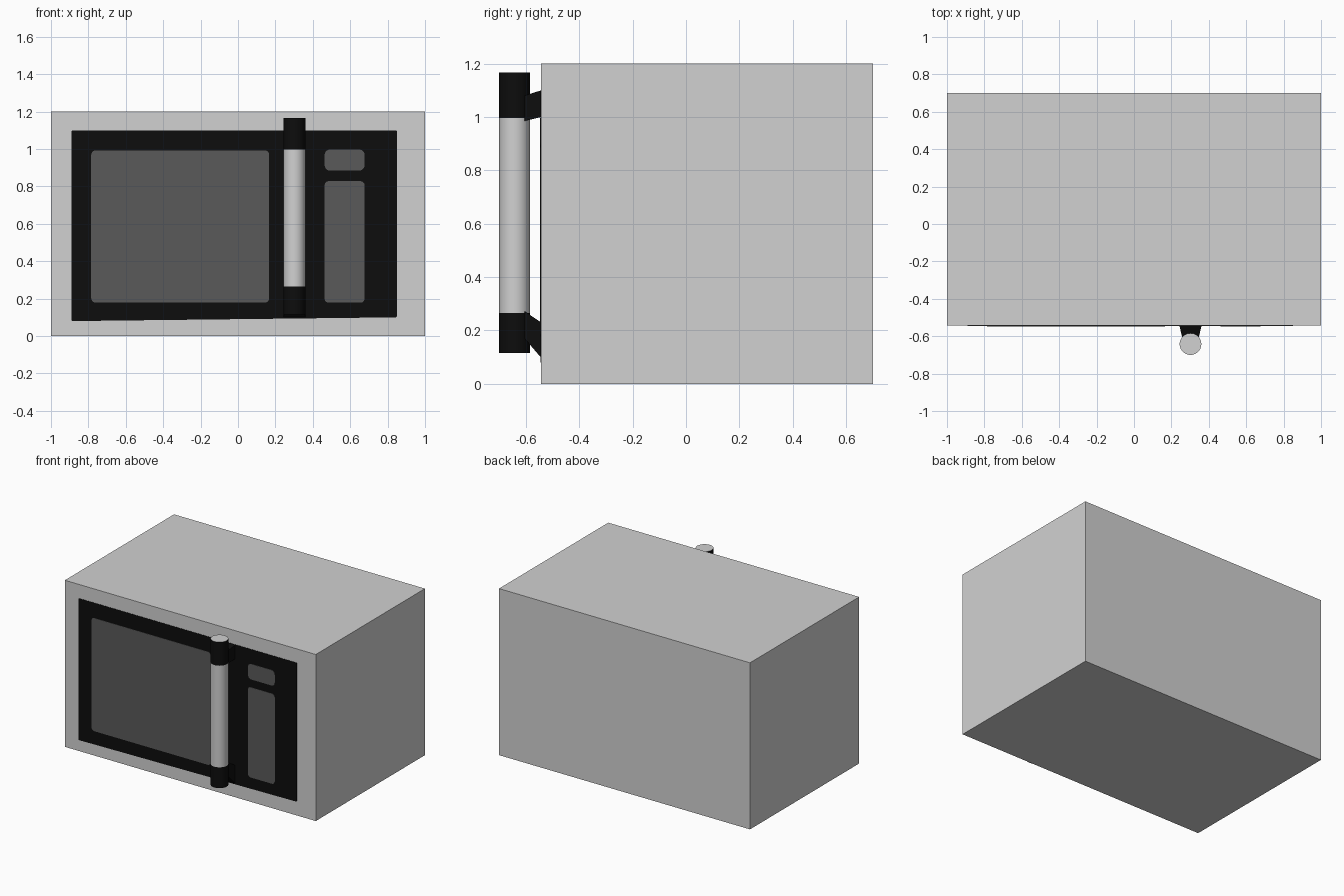
import bpy, bmesh, math

if "Cube" in bpy.data.objects:
    bpy.data.objects.remove(bpy.data.objects["Cube"])

def material(name, v):
    m = bpy.data.materials.new(name)
    m.diffuse_color = (v, v, v, 1)
    m.use_nodes = True
    m.node_tree.nodes["Principled BSDF"].inputs["Base Color"].default_value = m.diffuse_color
    return m

SILVER = material("silver", 0.64)
BLACK = material("black", 0.004)
GREY = material("dark grey glass", 0.10)

FRONT = -0.543

def finish(name, bm, mats):
    bmesh.ops.recalc_face_normals(bm, faces=bm.faces)
    me = bpy.data.meshes.new(name)
    bm.to_mesh(me)
    bm.free()
    for m in mats:
        me.materials.append(m)
    ob = bpy.data.objects.new(name, me)
    bpy.context.collection.objects.link(ob)
    return ob

def hull(name, points, mat):
    bm = bmesh.new()
    for p in points:
        bm.verts.new(p)
    bmesh.ops.convex_hull(bm, input=bm.verts[:])
    bmesh.ops.dissolve_limit(bm, angle_limit=0.01, verts=bm.verts[:], edges=bm.edges[:])
    return finish(name, bm, [mat])

def plate(name, corners, r, back, thick, mat):
    """Thin rounded plate; corners (x, z) run from bottom left anticlockwise."""
    bm = bmesh.new()
    ring = []
    for i, (x, z) in enumerate(corners):
        cx = x + (r if i in (0, 3) else -r)
        cz = z + (r if i in (0, 1) else -r)
        for k in range(6):
            a = math.pi + i * math.pi / 2 + k * math.pi / 10
            ring.append(bm.verts.new((cx + r * math.cos(a), back, cz + r * math.sin(a))))
    face = bm.faces.new(ring)
    out = bmesh.ops.extrude_face_region(bm, geom=[face])["geom"]
    for v in out:
        if isinstance(v, bmesh.types.BMVert):
            v.co.y -= thick
    return finish(name, bm, [mat])

def rect(x0, x1, z0, z1):
    return [(x0, z0), (x1, z0), (x1, z1), (x0, z1)]

# Cabinet
hull("cabinet", [(x, y, z) for x in (-1, 1) for y in (FRONT, 0.70) for z in (0, 1.2)], SILVER)

# Black front panel with window and control areas
plate("front_panel", [(-0.89, 0.08), (0.85, 0.10), (0.85, 1.10), (-0.89, 1.10)],
      0.008, FRONT, 0.003, BLACK)
for name, box, r in (("door_window", (-0.785, 0.167, 0.178, 0.993), 0.025),
                     ("display", (0.463, 0.677, 0.885, 0.997), 0.028),
                     ("keypad", (0.463, 0.677, 0.178, 0.828), 0.022)):
    plate(name, rect(*box), r, FRONT - 0.003, 0.002, GREY)

# Handle bar: silver grip and ends, black sleeves
HX, HY, R, N = 0.302, -0.642, 0.058, 40
bm = bmesh.new()
rings = [[bm.verts.new((HX + R * math.cos(2 * math.pi * i / N),
                        HY + R * math.sin(2 * math.pi * i / N), z)) for i in range(N)]
         for z in (0.115, 0.265, 0.997, 1.167)]
for s, (a, b) in enumerate(zip(rings, rings[1:])):
    for i in range(N):
        j = (i + 1) % N
        f = bm.faces.new((a[i], a[j], b[j], b[i]))
        f.material_index = 0 if s == 1 else 1
bm.faces.new(rings[0])
bm.faces.new(rings[-1])
handle = finish("handle", bm, [SILVER, BLACK])
bpy.context.view_layer.objects.active = handle
handle.select_set(True)
bpy.ops.object.shade_smooth_by_angle(angle=math.radians(40))

# Tapered brackets joining handle and door
for name, wall, bar in (("upper_bracket", (1.00, 1.10), (0.985, 1.08)),
                        ("lower_bracket", (0.098, 0.23), (0.17, 0.272))):
    pts = [(HX + s * 0.059, FRONT, z) for s in (-1, 1) for z in wall]
    pts += [(HX + s * 0.045, -0.605, z) for s in (-1, 1) for z in bar]
    hull(name, pts, BLACK)
